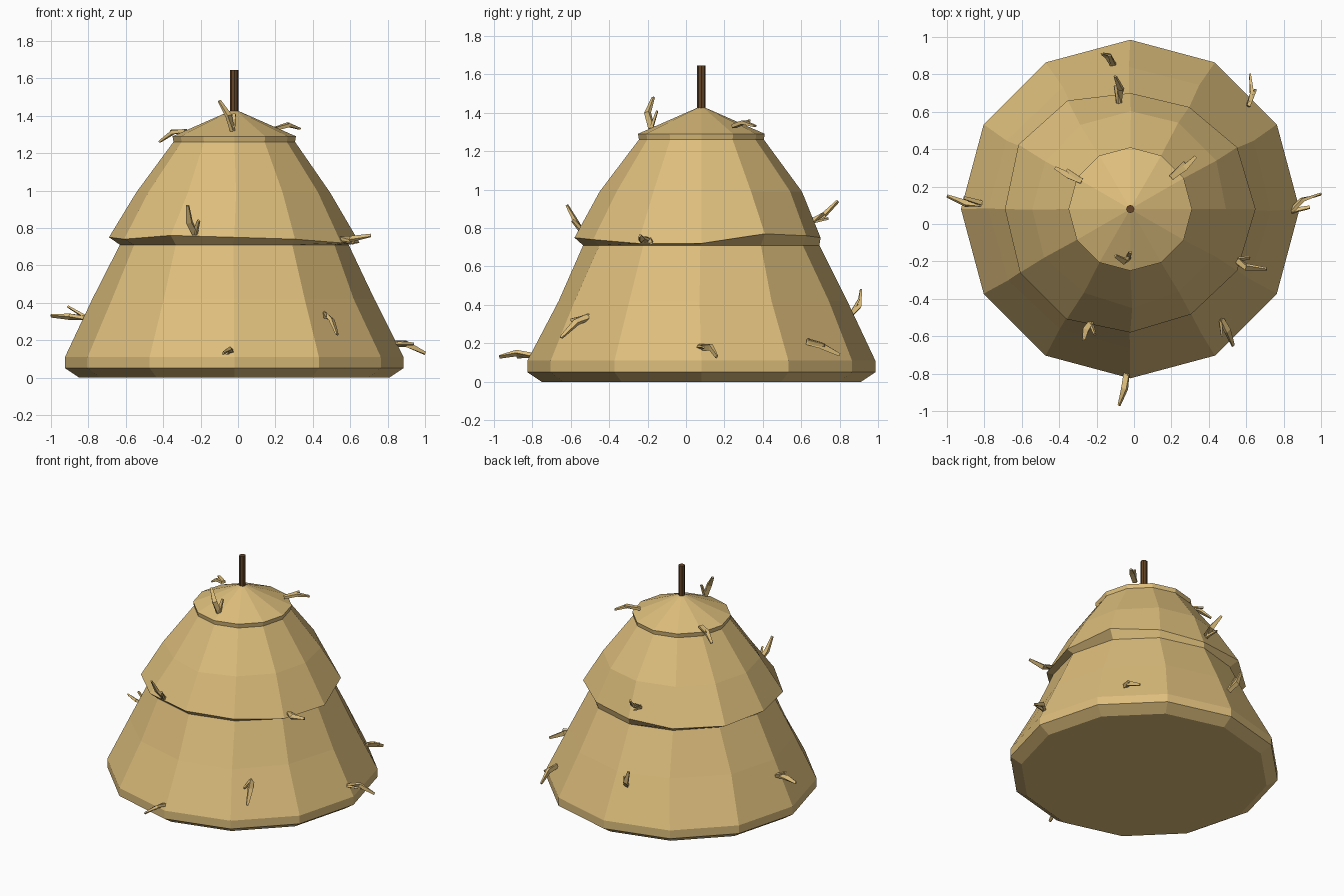
import bpy, bmesh, math, random
from mathutils import Vector

if "Cube" in bpy.data.objects:
    bpy.data.objects.remove(bpy.data.objects["Cube"], do_unlink=True)
random.seed(4)
SIDES = 12
CX, CY = -0.02, 0.08


def material(name, colour):
    mat = bpy.data.materials.new(name)
    mat.use_nodes = True
    mat.diffuse_color = (*colour, 1)
    mat.node_tree.nodes["Principled BSDF"].inputs["Base Color"].default_value = (*colour, 1)
    return mat


straw_mat = material("straw yellow", (0.72, 0.51, 0.2))
wood_mat = material("dark wood", (0.13, 0.06, 0.02))


def ring(bm, radii, heights, jitter=0.0):
    """Add one ring of vertices; radii and heights may be a number or one value per side."""
    verts = []
    for i in range(SIDES):
        r = radii[i] if isinstance(radii, list) else radii
        z = heights[i] if isinstance(heights, list) else heights
        a = math.tau * i / SIDES + random.uniform(-jitter, jitter)
        r += random.uniform(-jitter, jitter) / 2
        verts.append(bm.verts.new((CX + r * math.cos(a), CY + r * math.sin(a), z)))
    return verts


def bridge(bm, low, high):
    for i in range(SIDES):
        j = (i + 1) % SIDES
        bm.faces.new((low[i], low[j], high[j], high[i]))


def finish(bm, name, mat):
    bmesh.ops.recalc_face_normals(bm, faces=bm.faces)
    mesh = bpy.data.meshes.new(name)
    bm.to_mesh(mesh)
    bm.free()
    mesh.materials.append(mat)
    obj = bpy.data.objects.new(name, mesh)
    bpy.context.collection.objects.link(obj)
    return obj


# Stack body: base, lower tier, overhanging brim, upper tier and pointed cap
brim_radius = [.67, .66, .63, .62, .67, .69, .67, .68, .68, .66, .65, .66]
brim_height = [.72, .77, .76, .75, .75, .75, .75, .74, .76, .75, .74, .72]
bm = bmesh.new()
rings = [
    ring(bm, 0.83, 0.0),
    ring(bm, 0.905, 0.05),
    ring(bm, 0.905, 0.11),
    ring(bm, 0.75, 0.42, 0.02),
    ring(bm, 0.615, 0.71, 0.01),
    ring(bm, brim_radius, brim_height),
    ring(bm, 0.52, 0.99, 0.02),
    ring(bm, 0.325, 1.26),
    ring(bm, 0.33, 1.29),
]
bm.faces.new(rings[0][::-1])
for low, high in zip(rings, rings[1:]):
    bridge(bm, low, high)
tip = bm.verts.new((CX, CY, 1.435))
for i in range(SIDES):
    bm.faces.new((rings[-1][i], rings[-1][(i + 1) % SIDES], tip))
finish(bm, "hay_stack", straw_mat)

# Centre pole
bm = bmesh.new()
bmesh.ops.create_cone(bm, cap_ends=True, segments=8, radius1=0.022, radius2=0.022, depth=0.34)
bmesh.ops.translate(bm, verts=bm.verts, vec=(CX, CY, 1.475))
finish(bm, "centre_pole", wood_mat)


# Loose straws: a bent tapering blade with a short side blade at its root
def blade(bm, points, widths):
    """Square tapering tube through the points."""
    last = None
    for k, p in enumerate(points):
        d = (points[min(k + 1, len(points) - 1)] - points[max(k - 1, 0)]).normalized()
        side = d.cross(Vector((CX, CY, 0.5)) - p).normalized()
        up = side.cross(d)
        w = widths[k]
        loop = [bm.verts.new(p + side * a * w + up * b * w * 0.6)
                for a, b in ((1, 1), (-1, 1), (-1, -1), (1, -1))]
        if last:
            for i in range(4):
                j = (i + 1) % 4
                bm.faces.new((last[i], last[j], loop[j], loop[i]))
        else:
            bm.faces.new(loop[::-1])
        last = loop
    bm.faces.new(last)


def straw(name, root, bend, end, fork):
    root, bend, end, fork = map(Vector, (root, bend, end, fork))
    bm = bmesh.new()
    blade(bm, [root, bend, end], [0.015, 0.016, 0.008])
    blade(bm, [root, root + fork], [0.013, 0.008])
    finish(bm, name, straw_mat)


# Straws around the base
straw("straw_base_right", (-.81, .11, .32), (-.9, .11, .325), (-1, .15, .33), (-.1, .03, .06))
straw("straw_base_left", (.84, .07, .18), (.9, .13, .18), (1, .16, .13), (.1, .02, 0))
straw("straw_base_front", (-.04, -.8, .14), (-.05, -.88, .15), (-.08, -.97, .13), (-.02, -.08, -.01))
straw("straw_base_front_left", (.46, -.5, .34), (.5, -.57, .31), (.53, -.65, .23), (.01, -.1, -.02))
straw("straw_base_back", (-.11, .85, .34), (-.14, .9, .39), (-.17, .91, .48), (-.02, .05, .09))
straw("straw_base_back_left", (.61, .63, .21), (.63, .7, .19), (.62, .8, .14), (.04, .09, -.02))

# Straws around the brim
straw("straw_brim_front", (-.23, -.53, .77), (-.26, -.57, .83), (-.27, -.62, .92), (.02, -.06, .07))
straw("straw_brim_left", (.54, -.19, .74), (.6, -.23, .74), (.71, -.24, .76), (.08, .01, -.02))
straw("straw_brim_back", (-.08, .64, .83), (-.07, .72, .87), (-.1, .79, .94), (-.02, .1, .02))

# Straws around the cap
straw("straw_cap_front", (-.03, -.18, 1.32), (-.05, -.2, 1.4), (-.1, -.17, 1.48), (.01, .03, .09))
straw("straw_cap_right", (-.28, .23, 1.32), (-.35, .26, 1.31), (-.42, .3, 1.26), (-.08, .06, 0))
straw("straw_cap_left", (.2, .25, 1.33), (.27, .3, 1.35), (.33, .36, 1.33), (.07, .08, .03))
